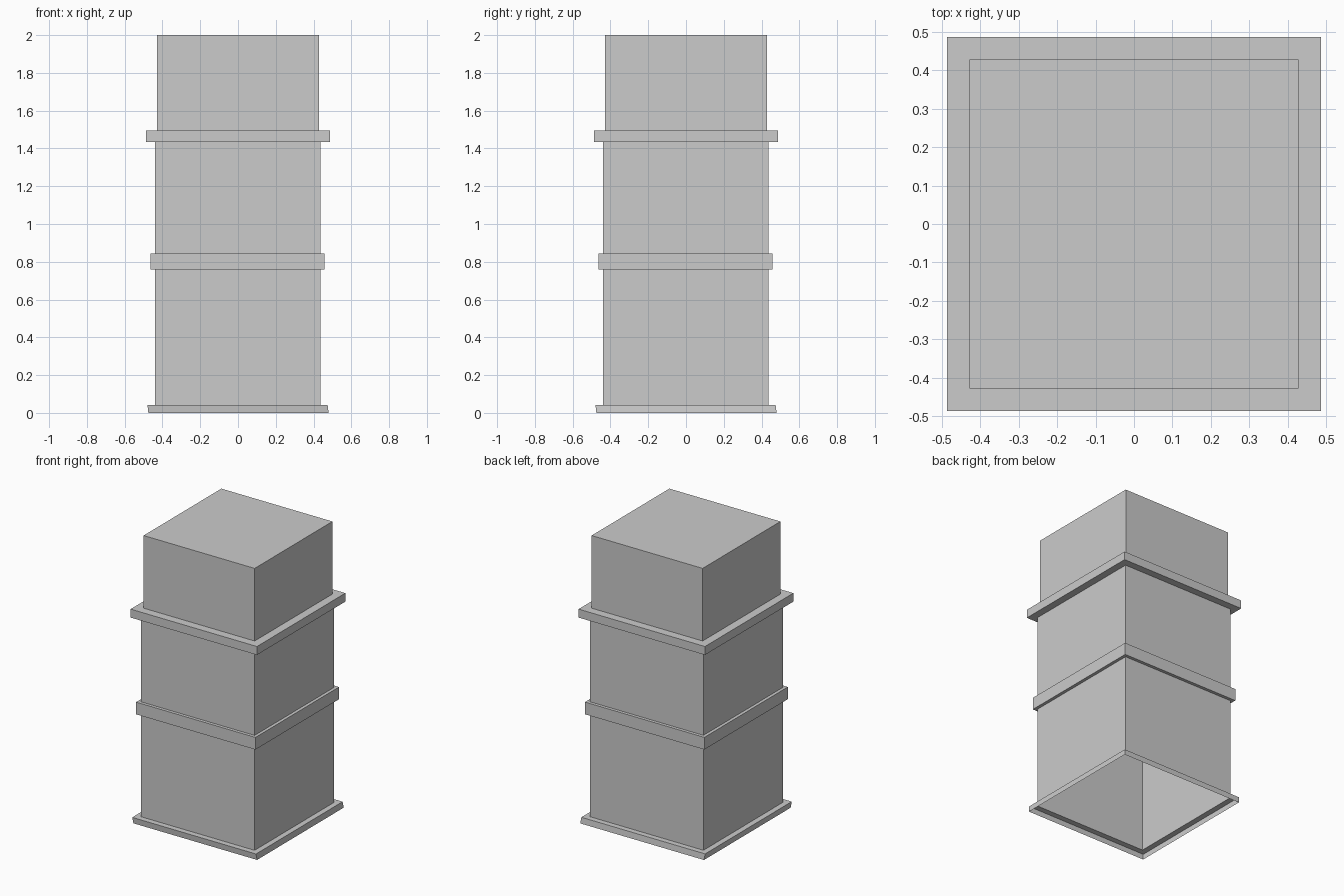
import bpy, bmesh

if "Cube" in bpy.data.objects:
    bpy.data.objects.remove(bpy.data.objects["Cube"])


def square_shell(name, profile, cap=False):
    """Loft square rings; profile points are (half width, z, centre offset in x and y)."""
    bm = bmesh.new()
    prev = None
    for h, z, o in profile:
        ring = [bm.verts.new((o + sx * h, o + sy * h, z))
                for sx, sy in ((-1, -1), (1, -1), (1, 1), (-1, 1))]
        if prev:
            for i in range(4):
                j = (i + 1) % 4
                bm.faces.new((prev[i], prev[j], ring[j], ring[i]))
        prev = ring
    if cap:
        bm.faces.new(prev)
    mesh = bpy.data.meshes.new(name)
    bm.to_mesh(mesh)
    bm.free()
    obj = bpy.data.objects.new(name, mesh)
    bpy.context.collection.objects.link(obj)
    return obj


WALL, TOP, OFF = 0.438, 0.428, -0.002

# Slightly skewed base lip, open underneath
square_shell("base_skirt", [(0.477, 0, 0.0025), (0.477, 0.042, -0.0025), (WALL, 0.042, OFF)])
# Hollow lower storey
square_shell("lower_wall", [(WALL, 0.042, OFF), (WALL, 0.758, OFF)])
# Narrow projecting band
square_shell("middle_band", [(WALL, 0.758, OFF), (0.46, 0.758, OFF),
                             (0.46, 0.843, OFF), (WALL, 0.843, OFF)])
# Upper storey
square_shell("upper_wall", [(WALL, 0.843, OFF), (WALL, 1.435, OFF)])
# Wide cornice
square_shell("cornice", [(WALL, 1.435, OFF), (0.487, 1.435, 0),
                         (0.487, 1.494, 0), (TOP, 1.494, 0)])
# Closed top block
square_shell("top_block", [(TOP, 1.494, 0), (TOP, 2.0, 0)], cap=True)
